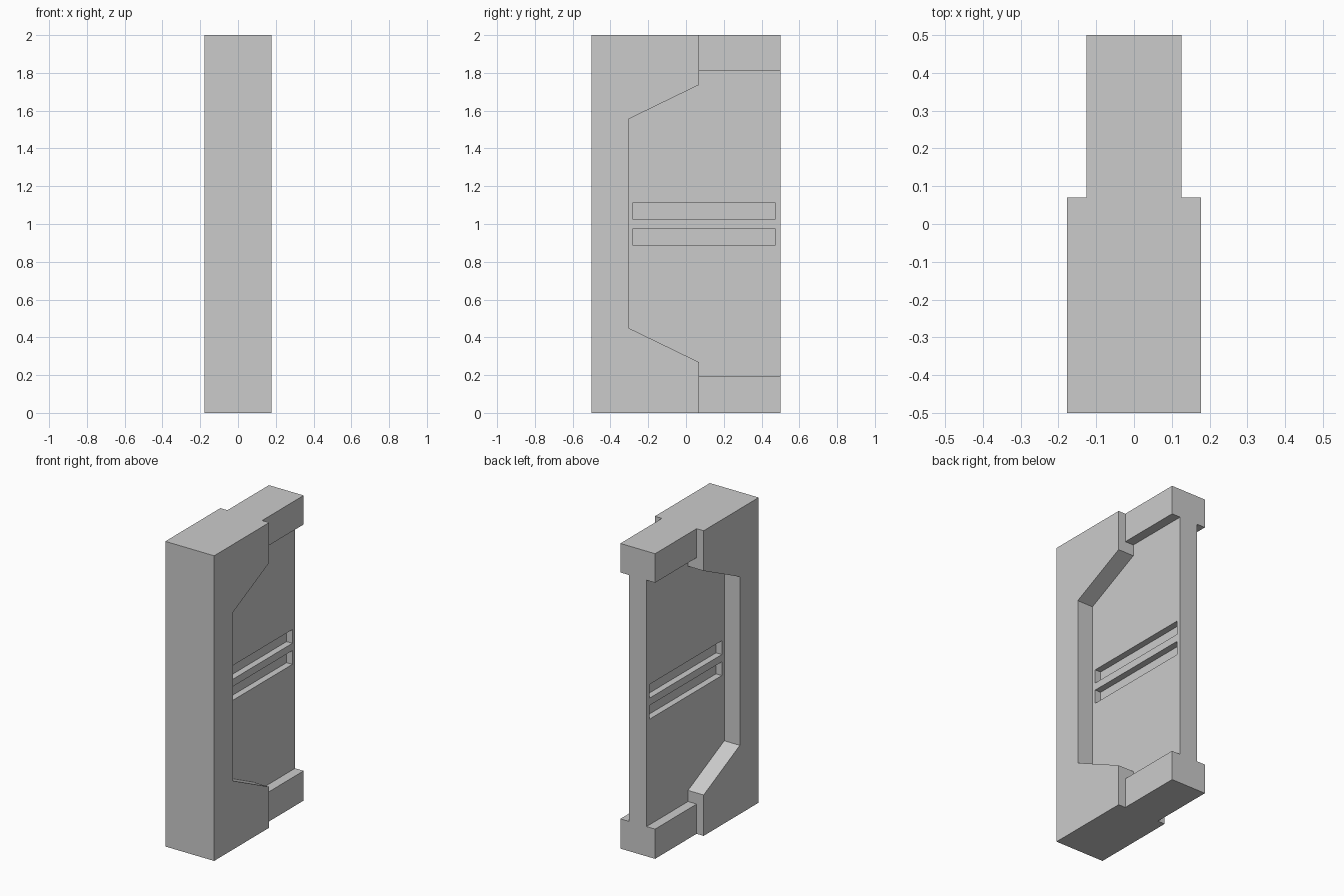
import bpy, bmesh

if "Cube" in bpy.data.objects:
    bpy.data.objects.remove(bpy.data.objects["Cube"])

HALF_W = 0.177     # front jamb half thickness
CAP_W = 0.126      # rear rail half thickness
PANEL_W = 0.064    # recessed panel half thickness
SLOT_W = 0.022     # half thickness left between the slots
STEP_Y = 0.07


def prism(name, profile, x0, x1):
    """Extrude a (y, z) profile between two x positions."""
    bm = bmesh.new()
    face = bm.faces.new([bm.verts.new((x0, y, z)) for y, z in profile])
    ext = bmesh.ops.extrude_face_region(bm, geom=[face])
    verts = [g for g in ext["geom"] if isinstance(g, bmesh.types.BMVert)]
    bmesh.ops.translate(bm, verts=verts, vec=(x1 - x0, 0, 0))
    bmesh.ops.recalc_face_normals(bm, faces=bm.faces)
    mesh = bpy.data.meshes.new(name)
    bm.to_mesh(mesh)
    bm.free()
    obj = bpy.data.objects.new(name, mesh)
    bpy.context.collection.objects.link(obj)
    return obj


def rect(y0, y1, z0, z1):
    return [(y0, z0), (y1, z0), (y1, z1), (y0, z1)]


def cut(target, name, profile, inner):
    """Cut the profile into both sides, down to the given half thickness."""
    for side in (-1, 1):
        cutter = prism(name, profile, side * inner, side * 0.4)
        mod = target.modifiers.new(name, 'BOOLEAN')
        mod.operation = 'DIFFERENCE'
        mod.solver = 'EXACT'
        mod.object = cutter
        bpy.context.view_layer.objects.active = target
        bpy.ops.object.modifier_apply(modifier=mod.name)
        bpy.data.objects.remove(cutter)


# Full block
wall = prism("wall_panel", rect(-0.5, 0.5, 0, 2), -HALF_W, HALF_W)

# Narrower rear half
cut(wall, "rear_step", rect(STEP_Y, 0.6, -0.1, 2.1), CAP_W)

# Recessed panel with sloped front corners and rails above and below
cut(wall, "panel_recess", [
    (-0.305, 0.45), (STEP_Y, 0.268), (STEP_Y, 0.195), (0.6, 0.195),
    (0.6, 1.81), (STEP_Y, 1.81), (STEP_Y, 1.737), (-0.305, 1.555)], PANEL_W)

# Two long slots across the panel
for z in (0.887, 1.025):
    cut(wall, "slot", rect(-0.28, 0.472, z, z + 0.09), SLOT_W)
